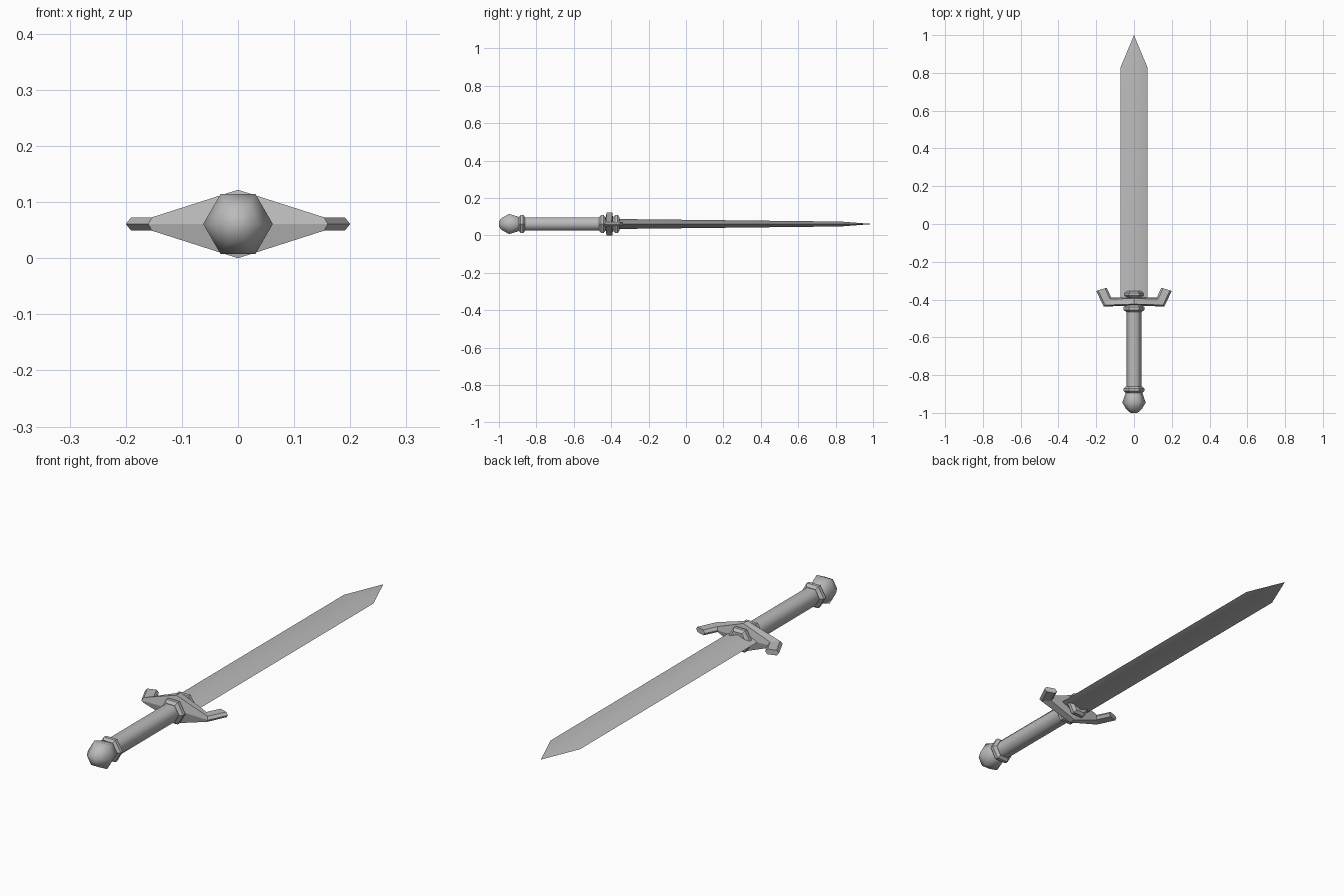
import bpy, bmesh
from math import sin, cos, pi, radians

default = bpy.data.objects.get("Cube")
if default:
    bpy.data.objects.remove(default, do_unlink=True)

MID = 0.061  # height of the long axis

steel = bpy.data.materials.new("plain grey")
steel.use_nodes = True
grey = (0.5, 0.5, 0.5, 1)
steel.diffuse_color = grey
steel.node_tree.nodes["Principled BSDF"].inputs["Base Color"].default_value = grey


def loft(name, rings, smooth=None):
    """Skin a list of equal-sized rings, cap both ends, shade smooth below an angle."""
    bm = bmesh.new()
    rows = [[bm.verts.new((x, y, z + MID)) for x, y, z in ring] for ring in rings]
    n = len(rows[0])
    for a, b in zip(rows, rows[1:]):
        for i in range(n):
            j = (i + 1) % n
            bm.faces.new((a[i], a[j], b[j], b[i]))
    bm.faces.new(rows[0])
    bm.faces.new(rows[-1])
    bmesh.ops.remove_doubles(bm, verts=bm.verts, dist=0.0001)
    bmesh.ops.recalc_face_normals(bm, faces=bm.faces)
    mesh = bpy.data.meshes.new(name)
    bm.to_mesh(mesh)
    bm.free()
    mesh.materials.append(steel)
    obj = bpy.data.objects.new(name, mesh)
    bpy.context.collection.objects.link(obj)
    if smooth:
        bpy.ops.object.select_all(action='DESELECT')
        obj.select_set(True)
        bpy.context.view_layer.objects.active = obj
        bpy.ops.object.shade_smooth_by_angle(angle=radians(smooth))
    return obj


def turned(name, profile, smooth=None):
    """Six-sided turning about the long axis from (y, radius) pairs."""
    rings = [[(r * cos(k * pi / 3), y, r * sin(k * pi / 3)) for k in range(6)]
             for y, r in profile]
    return loft(name, rings, smooth)


def collar(name, start, end, radius):
    """Hexagonal ring with chamfered rims."""
    c = (end - start) * 0.3
    turned(name, [(start, radius - 0.013), (start + c, radius),
                  (end - c, radius), (end, radius - 0.013)])


# Pommel, grip and collars
turned("pommel", [(-1.0, 0.018), (-0.982, 0.04), (-0.945, 0.062),
                  (-0.905, 0.048), (-0.885, 0.04)], 75)
turned("grip", [(-0.89, 0.04), (-0.43, 0.04)], 75)
collar("pommel_collar", -0.895, -0.86, 0.055)
collar("grip_collar", -0.465, -0.43, 0.055)
collar("blade_collar", -0.39, -0.355, 0.055)


# Crossguard: chamfered section swept from the centre to the upturned ends
def guard_section(front, back, half, side):
    def at(t, z):
        return (side * (front[0] + (back[0] - front[0]) * t),
                front[1] + (back[1] - front[1]) * t, z)
    return [at(0, 0), at(0.17, half), at(0.83, half),
            at(1, 0), at(0.83, -half), at(0.17, -half)]


centre = ((0, -0.432), (0, -0.386), 0.061)
bend = ((0.16, -0.437), (0.12, -0.39), 0.012)
end = ((0.2, -0.355), (0.145, -0.337), 0.0115)
loft("crossguard", [guard_section(*s, side) for s, side in
                    ((end, -1), (bend, -1), (centre, 1), (bend, 1), (end, 1))])

# Blade: tapering diamond section drawn out to a point
blade = [(-0.4, 0.071, 0.027), (0.83, 0.071, 0.013), (1.0, 0, 0)]
loft("blade", [[(w, y, 0), (0, y, t), (-w, y, 0), (0, y, -t)] for y, w, t in blade], 45)
